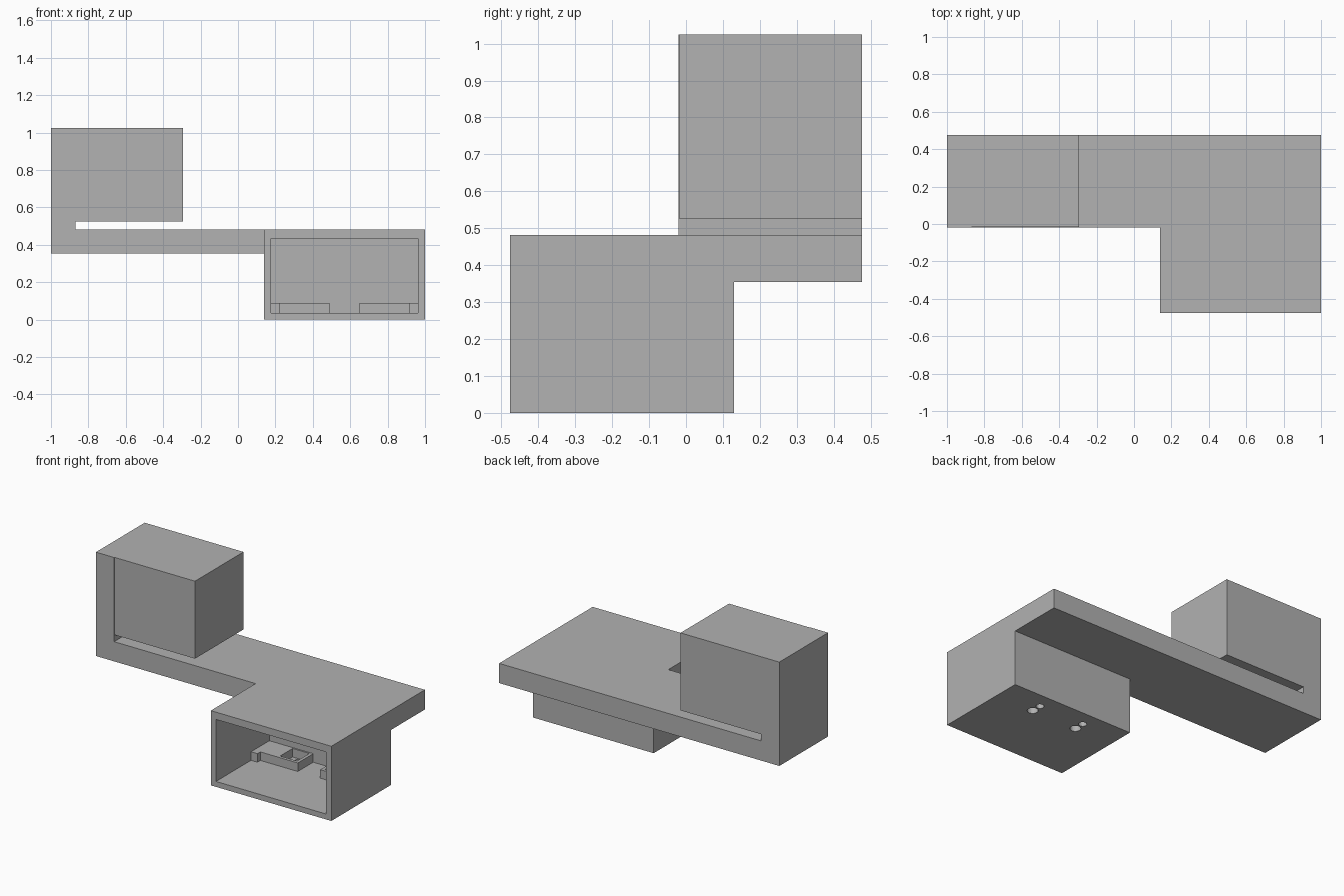
import bpy
import bmesh
from mathutils import Matrix

cube = bpy.data.objects.get("Cube")
if cube:
    bpy.data.objects.remove(cube, do_unlink=True)

grey = bpy.data.materials.new("plain grey")
grey.use_nodes = True
colour = (0.445, 0.445, 0.445, 1)
grey.diffuse_color = colour
grey.node_tree.nodes["Principled BSDF"].inputs["Base Color"].default_value = colour


def finish(bm, name):
    bmesh.ops.recalc_face_normals(bm, faces=bm.faces)
    mesh = bpy.data.meshes.new(name)
    bm.to_mesh(mesh)
    bm.free()
    mesh.materials.append(grey)
    obj = bpy.data.objects.new(name, mesh)
    bpy.context.collection.objects.link(obj)
    return obj


def prism(name, outline, axis, low, high):
    """Extrude an outline along y (outline in x, z) or z (outline in x, y)."""
    bm = bmesh.new()
    place = (lambda a, b: (a, low, b)) if axis == "y" else (lambda a, b: (a, b, low))
    face = bm.faces.new([bm.verts.new(place(a, b)) for a, b in outline])
    move = (0, high - low, 0) if axis == "y" else (0, 0, high - low)
    new = bmesh.ops.extrude_face_region(bm, geom=[face])["geom"]
    verts = [v for v in new if isinstance(v, bmesh.types.BMVert)]
    bmesh.ops.translate(bm, verts=verts, vec=move)
    return finish(bm, name)


def box(name, x, y, z):
    return prism(name, [(x[0], y[0]), (x[1], y[0]), (x[1], y[1]), (x[0], y[1])], "z", *z)


def cylinder(name, x, y, radius, low, high):
    bm = bmesh.new()
    bmesh.ops.create_cone(bm, cap_ends=True, segments=24, radius1=radius, radius2=radius,
                          depth=high - low,
                          matrix=Matrix.Translation((x, y, (low + high) / 2)))
    return finish(bm, name)


def combine(target, tool, operation):
    """Apply an exact boolean and discard the tool."""
    mod = target.modifiers.new("combine", "BOOLEAN")
    mod.operation, mod.object, mod.solver = operation, tool, "EXACT"
    bpy.context.view_layer.objects.active = target
    bpy.ops.object.modifier_apply(modifier=mod.name)
    bpy.data.objects.remove(tool, do_unlink=True)


# Long shelf, end post and raised block share one folded profile
FRONT, BACK = -0.02, 0.477
body = prism("shelf_with_block_and_cabinet", [
    (-1, 0.355), (1, 0.355), (1, 0.482), (-0.87, 0.482),
    (-0.87, 0.525), (-0.295, 0.525), (-0.295, 1.025), (-1, 1.025)], "y", FRONT, BACK)

# Slightly recessed front of the raised block
combine(body, box("recess", (-0.87, -0.2), (-0.1, FRONT + 0.003), (0.5, 1.1)), "DIFFERENCE")

# Cabinet, hollow and open at the front
combine(body, box("cabinet", (0.14, 1), (-0.477, 0.13), (0, 0.482)), "UNION")
combine(body, box("cavity", (0.177, 0.963), (-0.6, 0.067), (0.035, 0.435)), "DIFFERENCE")

# Keyhole mounts through the cabinet floor, each ringed by a bracket
MIDDLE = 0.57
for side, label in ((-1, "right"), (1, "left")):
    centre = MIDDLE + side * 0.16
    combine(body, cylinder("hole", centre, -0.035, 0.032, -0.1, 0.06), "DIFFERENCE")
    combine(body, cylinder("slot", centre, 0.03, 0.024, -0.1, 0.06), "DIFFERENCE")

    outline = [(0.08, -0.09), (0.347, -0.09), (0.347, -0.12),
               (0.393, -0.12), (0.393, 0.067), (0.08, 0.067)]
    bracket = prism(label + "_bracket", [(MIDDLE + side * a, b) for a, b in outline],
                    "z", 0.035, 0.09)
    window = box("window", (centre - 0.06, centre + 0.06), (-0.07, 0.057), (0, 0.2))
    combine(bracket, window, "DIFFERENCE")
